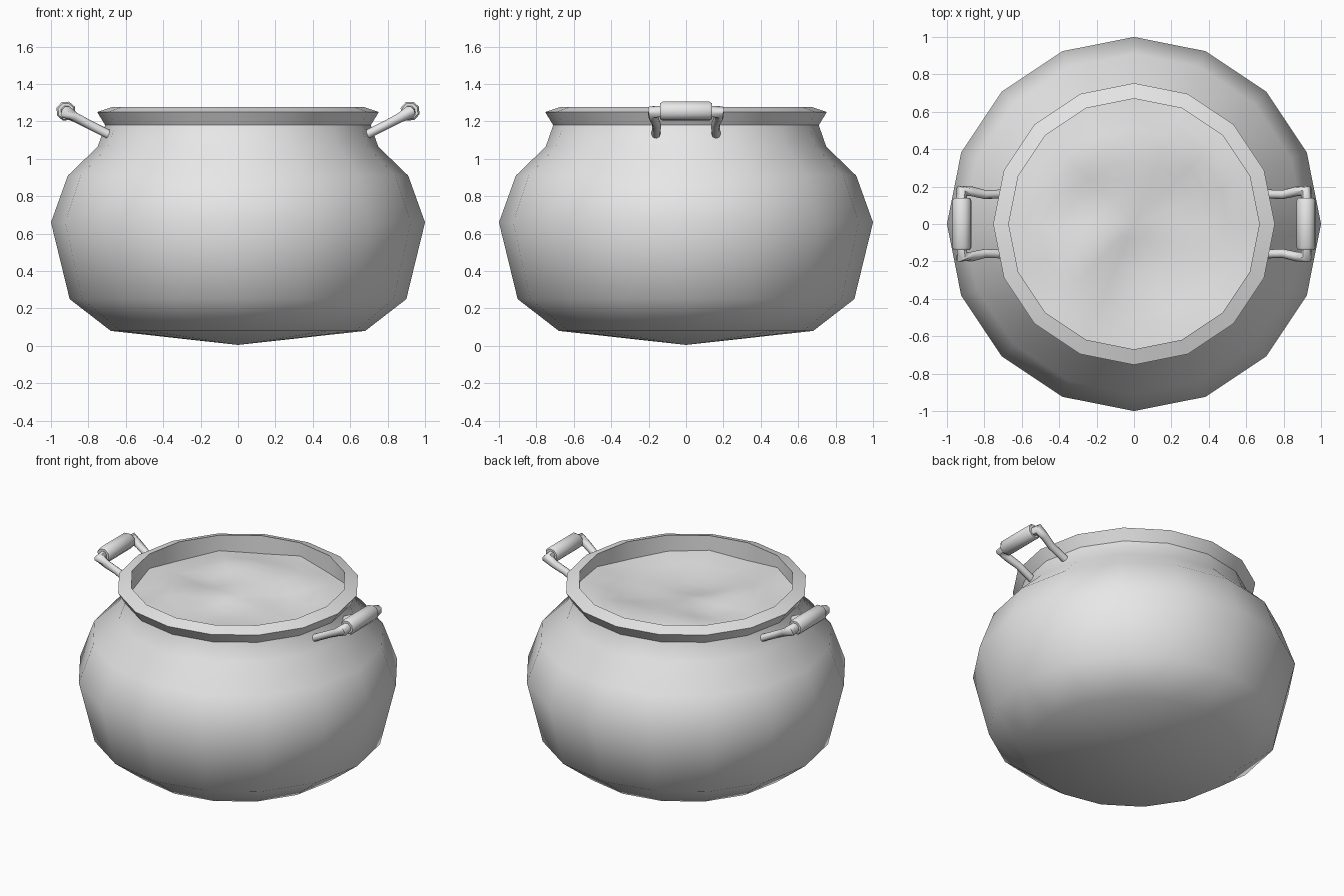
import bpy, bmesh, math
from mathutils import Vector, noise

cube = bpy.data.objects.get("Cube")
if cube:
    bpy.data.objects.remove(cube, do_unlink=True)

iron = bpy.data.materials.new("grey iron")
iron.use_nodes = True
iron.diffuse_color = (0.8, 0.8, 0.8, 1)
iron.node_tree.nodes["Principled BSDF"].inputs["Base Color"].default_value = (0.8, 0.8, 0.8, 1)

SIDES = 16


def finish(name, bm, angle=40):
    bmesh.ops.recalc_face_normals(bm, faces=bm.faces)
    mesh = bpy.data.meshes.new(name)
    bm.to_mesh(mesh)
    bm.free()
    obj = bpy.data.objects.new(name, mesh)
    bpy.context.collection.objects.link(obj)
    mesh.materials.append(iron)
    bpy.ops.object.select_all(action="DESELECT")
    obj.select_set(True)
    bpy.context.view_layer.objects.active = obj
    bpy.ops.object.shade_smooth_by_angle(angle=math.radians(angle))
    return obj


def lathe(profile):
    """Spin a list of (radius, height) points around the z axis."""
    bm = bmesh.new()
    verts = [bm.verts.new((r, 0, z)) for r, z in profile]
    edges = [bm.edges.new(pair) for pair in zip(verts, verts[1:])]
    bmesh.ops.spin(bm, geom=verts + edges, cent=(0, 0, 0), axis=(0, 0, 1),
                   angle=math.tau, steps=SIDES, use_merge=True)
    bmesh.ops.remove_doubles(bm, verts=bm.verts, dist=0.0005)
    return bm


def tube(name, path, radii, sides):
    """Sweep a round section along a path, with a radius per point."""
    bm = bmesh.new()
    pts = [Vector(p) for p in path]
    rings = []
    for i, p in enumerate(pts):
        ahead = (pts[min(i + 1, len(pts) - 1)] - p).normalized()
        behind = (p - pts[max(i - 1, 0)]).normalized()
        along = (ahead + behind).normalized()
        side = along.cross(Vector((-0.45, 0, 0.9))).normalized()
        up = side.cross(along)
        rings.append([bm.verts.new(p + radii[i] * (side * math.cos(a) + up * math.sin(a)))
                      for a in (math.tau * k / sides for k in range(sides))])
    for a, b in zip(rings, rings[1:]):
        for k in range(sides):
            n = (k + 1) % sides
            bm.faces.new((a[k], a[n], b[n], b[k]))
    bm.faces.new(rings[0])
    bm.faces.new(rings[-1])
    return finish(name, bm, 50)


# Round pot with a flared rim and a short inner wall
finish("pot_body", lathe([
    (0, 0.005), (0.68, 0.08), (0.9, 0.25), (1, 0.66), (0.91, 0.91), (0.75, 1.065),
    (0.71, 1.18), (0.753, 1.25), (0.67, 1.278), (0.67, 1.08)]))

# Rippled contents filling the mouth
bm = lathe([(0.675 * i / 8, 1.17) for i in range(9)])
for v in bm.verts:
    v.co.z += 0.065 * noise.noise(Vector((v.co.x * 3.2, v.co.y * 3.2, 0.7)))
contents = finish("pot_contents", bm, 60)
if contents.data.polygons[0].normal.z < 0:
    contents.data.flip_normals()

# Two bail handles: bent arms and a thicker grip
for label, sx in (("left", 1), ("right", -1)):
    for end, sy in (("back", 1), ("front", -1)):
        arm = [(0.69, 0.16, 1.13), (0.80, 0.158, 1.185), (0.87, 0.175, 1.222),
               (0.92, 0.178, 1.25), (0.92, 0.12, 1.255)]
        tube(f"{label}_handle_{end}_arm", [(sx * x, sy * y, z) for x, y, z in arm],
             [0.024, 0.024, 0.026, 0.036, 0.03], 8)
    grip = [(sx * 0.92, y, 1.255) for y in (-0.14, -0.125, 0.125, 0.14)]
    tube(f"{label}_handle_grip", grip, [0.044, 0.053, 0.053, 0.044], 8)
